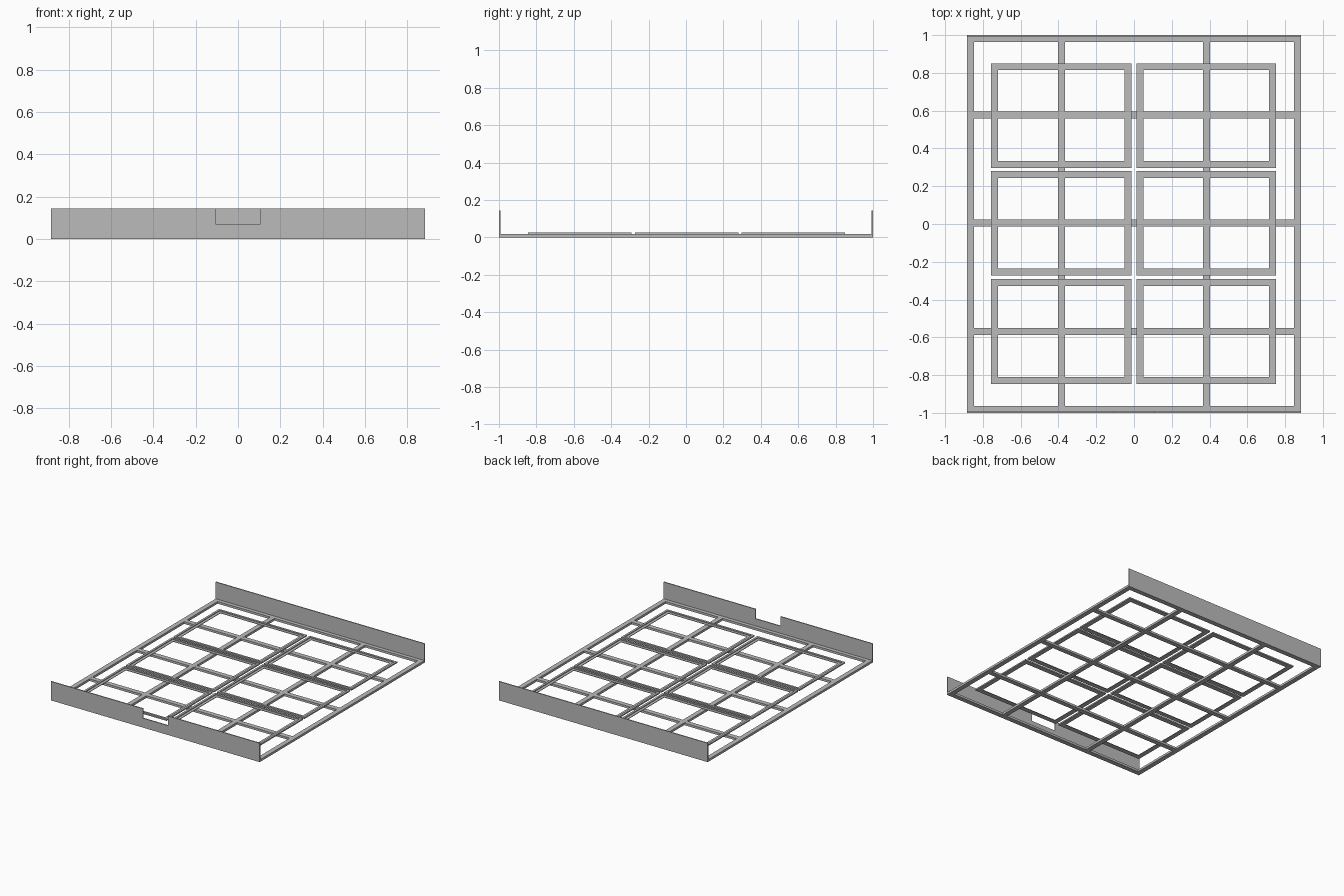
import bpy
import bmesh
from mathutils import Vector

cube = bpy.data.objects.get("Cube")
if cube:
    bpy.data.objects.remove(cube, do_unlink=True)

metal = bpy.data.materials.new("grey metal")
metal.use_nodes = True
GREY = (0.5, 0.5, 0.5, 1)
metal.diffuse_color = GREY
metal.node_tree.nodes["Principled BSDF"].inputs["Base Color"].default_value = GREY


def finish(name, bm):
    bmesh.ops.recalc_face_normals(bm, faces=bm.faces)
    mesh = bpy.data.meshes.new(name)
    bm.to_mesh(mesh)
    bm.free()
    mesh.materials.append(metal)
    obj = bpy.data.objects.new(name, mesh)
    bpy.context.collection.objects.link(obj)
    return obj


def box(name, x0, x1, y0, y1, z0, z1):
    bm = bmesh.new()
    bmesh.ops.create_cube(bm, size=1)
    lo, hi = Vector((x0, y0, z0)), Vector((x1, y1, z1))
    for v in bm.verts:
        v.co = (lo + hi) / 2 + v.co * (hi - lo)
    return finish(name, bm)


def ring(name, x0, x1, y0, y1, profile):
    """Sweep a closed (inset, height) profile around a rectangle with mitred corners."""
    bm = bmesh.new()
    loops = []
    for sx, sy in ((0, 0), (1, 0), (1, 1), (0, 1)):
        loops.append([bm.verts.new((x1 - d if sx else x0 + d,
                                    y1 - d if sy else y0 + d, z))
                      for d, z in profile])
    n = len(profile)
    for c in range(4):
        a, b = loops[c], loops[(c + 1) % 4]
        for i in range(n):
            j = (i + 1) % n
            bm.faces.new((a[i], a[j], b[j], b[i]))
    return finish(name, bm)


HALF_X, BAR, BASE, WALL, WALL_TOP = 0.884, 0.037, 0.017, 0.008, 0.145

# Outer base frame
ring("base_frame", -HALF_X, HALF_X, -1, 1,
     [(0, 0), (BAR, 0), (BAR, BASE), (0, BASE)])

# Long rails and cross bars
for side, x in (("right", -0.383), ("left", 0.383)):
    box(side + "_rail", x - BAR / 2, x + BAR / 2, -1 + BAR, 1 - BAR, 0, BASE)
for i, y in enumerate((-0.568, 0.004, 0.577)):
    box(f"cross_bar_{i + 1}", -HALF_X + BAR, HALF_X - BAR,
        y - BAR / 2, y + BAR / 2, 0, BASE - 0.0005)

# Six stepped panel frames resting on the bars
LIP = 0.016
step = [(0, BASE), (BAR, BASE), (BAR, 0.021), (LIP, 0.021), (LIP, 0.027), (0, 0.027)]
for row, yc in enumerate((-0.569, 0.004, 0.574)):
    for side, x0, x1 in (("right", -0.756, -0.012), ("left", 0.012, 0.753)):
        ring(f"{side}_panel_frame_{row + 1}", x0, x1, yc - 0.277, yc + 0.277, step)

# Upright back plate
box("back_plate", -HALF_X, HALF_X, 1 - WALL, 1, 0, WALL_TOP)

# Upright front plate with a notch in its top edge
bm = bmesh.new()
outline = [(-HALF_X, 0), (HALF_X, 0), (HALF_X, WALL_TOP), (0.106, WALL_TOP),
           (0.106, 0.072), (-0.106, 0.072), (-0.106, WALL_TOP), (-HALF_X, WALL_TOP)]
face = bm.faces.new([bm.verts.new((x, -1, z)) for x, z in outline])
out = bmesh.ops.extrude_face_region(bm, geom=[face])
for v in out["geom"]:
    if isinstance(v, bmesh.types.BMVert):
        v.co.y += WALL
finish("front_plate", bm)
